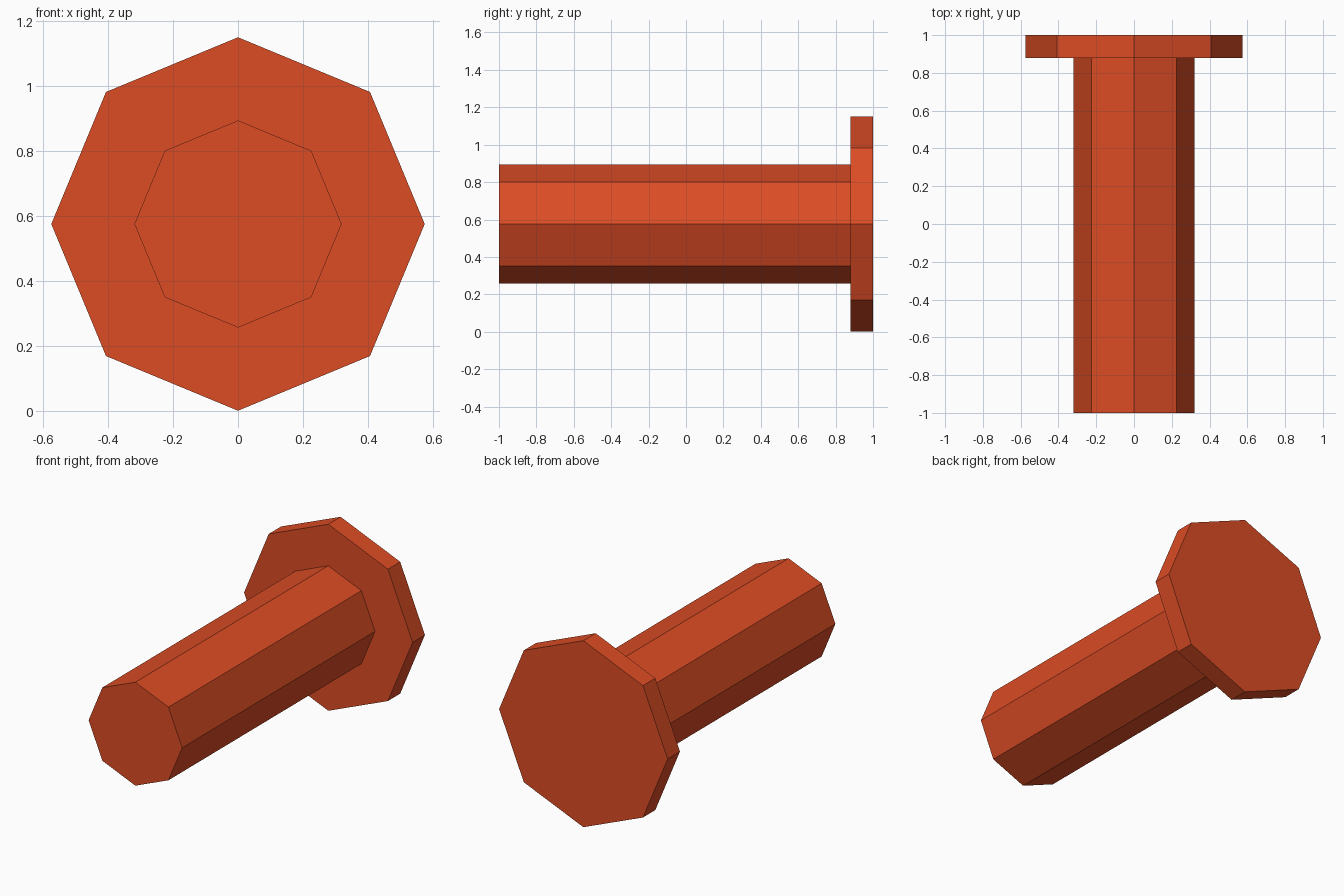
import bpy, bmesh, math
from mathutils import Matrix

if "Cube" in bpy.data.objects:
    bpy.data.objects.remove(bpy.data.objects["Cube"])

AXIS_Z = 0.576

mat = bpy.data.materials.new("orange_red")
mat.diffuse_color = (0.716, 0.073, 0.018, 1)
mat.use_nodes = True
mat.node_tree.nodes["Principled BSDF"].inputs["Base Color"].default_value = mat.diffuse_color


def octagon_bar(name, radius, y0, y1):
    """Eight-sided prism lying along y, with a corner pointing straight up."""
    bm = bmesh.new()
    place = (Matrix.Translation((0, (y0 + y1) / 2, AXIS_Z))
             @ Matrix.Rotation(math.pi / 2, 4, 'X'))
    bmesh.ops.create_cone(bm, cap_ends=True, segments=8, radius1=radius,
                          radius2=radius, depth=y1 - y0, matrix=place)
    bmesh.ops.recalc_face_normals(bm, faces=bm.faces)
    mesh = bpy.data.meshes.new(name)
    bm.to_mesh(mesh)
    bm.free()
    mesh.materials.append(mat)
    obj = bpy.data.objects.new(name, mesh)
    bpy.context.collection.objects.link(obj)
    return obj


# Long shaft and the wide end plate at the back
octagon_bar("shaft", 0.319, -1.0, 0.88)
octagon_bar("end_flange", 0.575, 0.88, 1.0)
